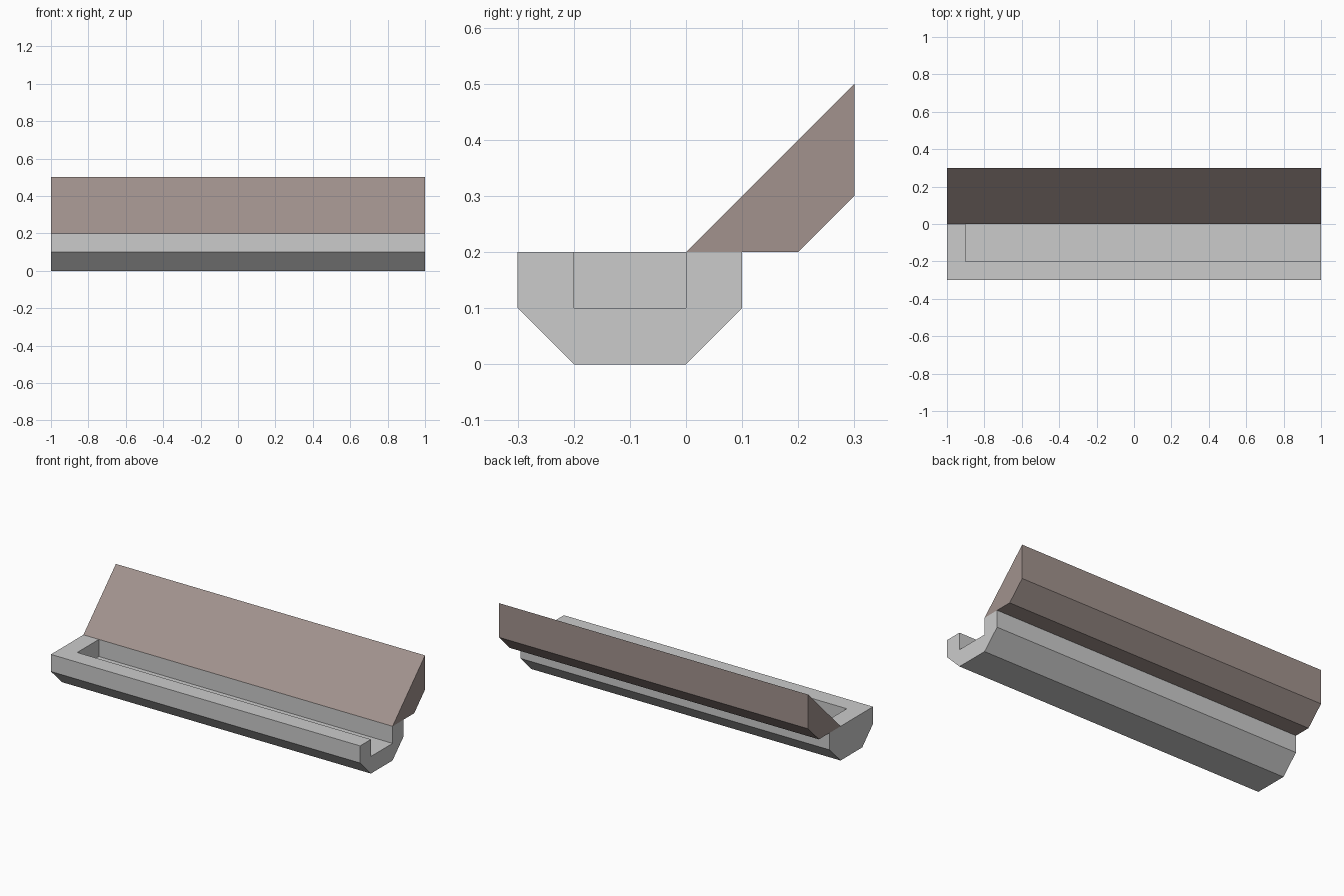
import bpy
import bmesh

if "Cube" in bpy.data.objects:
    bpy.data.objects.remove(bpy.data.objects["Cube"])


def extrude_x(name, profile, x0, x1):
    """Solid made by sweeping a (y, z) profile from x0 to x1."""
    bm = bmesh.new()
    face = bm.faces.new([bm.verts.new((x0, y, z)) for y, z in profile])
    swept = bmesh.ops.extrude_face_region(bm, geom=[face])["geom"]
    verts = [g for g in swept if isinstance(g, bmesh.types.BMVert)]
    bmesh.ops.translate(bm, verts=verts, vec=(x1 - x0, 0, 0))
    bmesh.ops.recalc_face_normals(bm, faces=bm.faces)
    mesh = bpy.data.meshes.new(name)
    bm.to_mesh(mesh)
    bm.free()
    obj = bpy.data.objects.new(name, mesh)
    bpy.context.collection.objects.link(obj)
    return obj


# Gutter body with chamfered lower edges
gutter = extrude_x("gutter", [(-0.3, 0.2), (-0.3, 0.1), (-0.2, 0),
                              (0, 0), (0.1, 0.1), (0.1, 0.2)], -1, 1)

# Channel: closed at the left end, open at the right
cutter = extrude_x("channel_cutter", [(-0.2, 0.1), (0, 0.1),
                                      (0, 0.3), (-0.2, 0.3)], -0.9, 1.1)
cutter.hide_render = True
cut = gutter.modifiers.new("channel", 'BOOLEAN')
cut.operation = 'DIFFERENCE'
cut.solver = 'EXACT'
cut.object = cutter
bpy.context.view_layer.objects.active = gutter
bpy.ops.object.modifier_apply(modifier=cut.name)
bpy.data.objects.remove(cutter)

# Sloping roof edge resting on the back of the gutter
roof = extrude_x("roof_edge", [(0, 0.2), (0.2, 0.2), (0.3, 0.3), (0.3, 0.5)], -1, 1)
brown = bpy.data.materials.new("roof_brown")
brown.diffuse_color = (0.36, 0.29, 0.27, 1)
brown.use_nodes = True
brown.node_tree.nodes["Principled BSDF"].inputs["Base Color"].default_value = brown.diffuse_color
roof.data.materials.append(brown)
